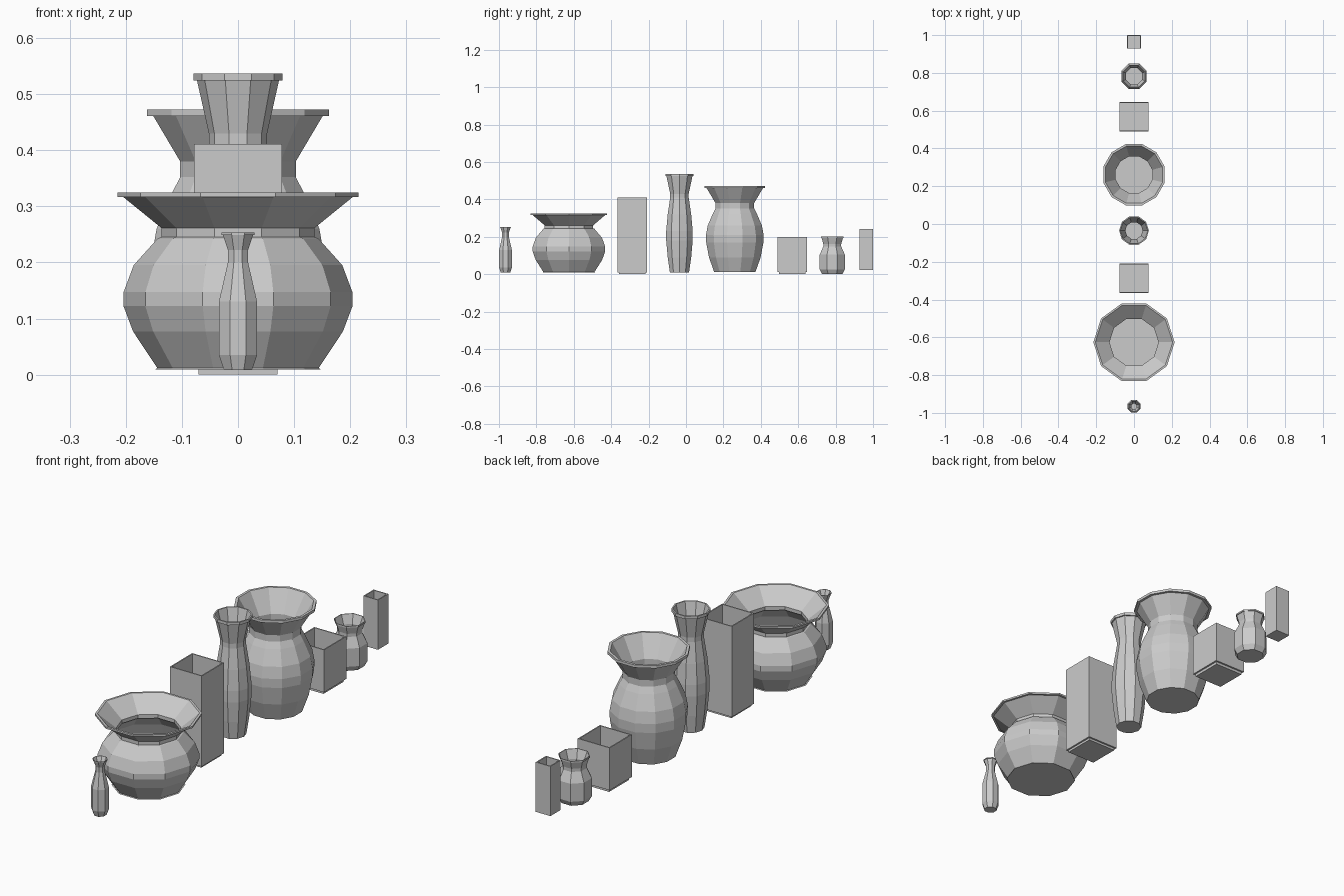
import bpy, bmesh
from math import cos, sin, pi, radians

if "Cube" in bpy.data.objects:
    bpy.data.objects.remove(bpy.data.objects["Cube"])


def make_object(name, bm):
    bmesh.ops.recalc_face_normals(bm, faces=bm.faces)
    mesh = bpy.data.meshes.new(name)
    bm.to_mesh(mesh)
    bm.free()
    ob = bpy.data.objects.new(name, mesh)
    bpy.context.collection.objects.link(ob)


def loft(name, rings):
    """Skin a list of equal-sized point rings and cap both ends."""
    bm = bmesh.new()
    loops = [[bm.verts.new(p) for p in ring] for ring in rings]
    n = len(loops[0])
    for a, b in zip(loops, loops[1:]):
        for i in range(n):
            j = (i + 1) % n
            bm.faces.new((a[i], a[j], b[j], b[i]))
    bm.faces.new(loops[0])
    bm.faces.new(loops[-1])
    make_object(name, bm)


def vase(name, y, sides, phase, outer, lip, lip_h, wall):
    """Low-poly hollow vase; radii in the profile are half widths in x."""
    phase = radians(phase)
    k = 1 / cos(phase)
    r, z = outer[-1]
    profile = outer + [(r + lip, z), (r + lip, z + lip_h), (r, z + lip_h)]
    # inner wall follows the outer one down to a floor
    profile += [(q - wall, h) for q, h in reversed(outer[1:-1])]
    profile.append((outer[0][0] - wall, outer[0][1] + wall))
    loft(name, [[(q * k * cos(phase + 2 * pi * i / sides),
                  y + q * k * sin(phase + 2 * pi * i / sides), h)
                 for i in range(sides)] for q, h in profile])


def planter(name, y, half, z0, z1, foot=0.0, wall=0.005):
    """Open square planter, with an optional inset foot."""
    profile = [(half, z0), (half, z1), (half - wall, z1), (half - wall, z0 + wall)]
    if foot:
        profile = [(foot, 0), (foot, z0)] + profile
    loft(name, [[(sx * h, y + sy * h, z)
                 for sx, sy in ((-1, -1), (1, -1), (1, 1), (-1, 1))]
                for h, z in profile])


# Round vases
vase("bottle_vase", -0.965, 8, 22.5,
     [(.025, .008), (.034, .035), (.034, .13), (.018, .20), (.018, .222), (.027, .249)],
     .002, .004, .004)
vase("wide_bowl_vase", -0.626, 10, 0,
     [(.148, .009), (.144, .012), (.187, .077), (.204, .122), (.204, .147),
      (.186, .195), (.143, .243), (.136, .245), (.136, .261), (.205, .317)],
     .010, .008, .006)
vase("tall_vase", -0.035, 10, 0,
     [(.054, .010), (.066, .09), (.0745, .18), (.0745, .23), (.066, .32),
      (.052, .41), (.052, .43), (.073, .524)],
     .006, .013, .006)
vase("large_vase", 0.261, 12, 15,
     [(.110, .011), (.138, .09), (.153, .17), (.154, .21), (.145, .26),
      (.117, .325), (.103, .352), (.103, .38), (.151, .461)],
     .011, .012, .006)
vase("small_vase", 0.782, 8, 22.5,
     [(.055, .002), (.067, .025), (.067, .105), (.048, .148), (.048, .162), (.057, .194)],
     .003, .007, .005)

# Square planters
planter("tall_planter", -0.287, .078, .01, .411, foot=.07)
planter("low_planter", 0.568, .078, .012, .20, foot=.07)
planter("slim_planter", 0.964, .036, .022, .242)
